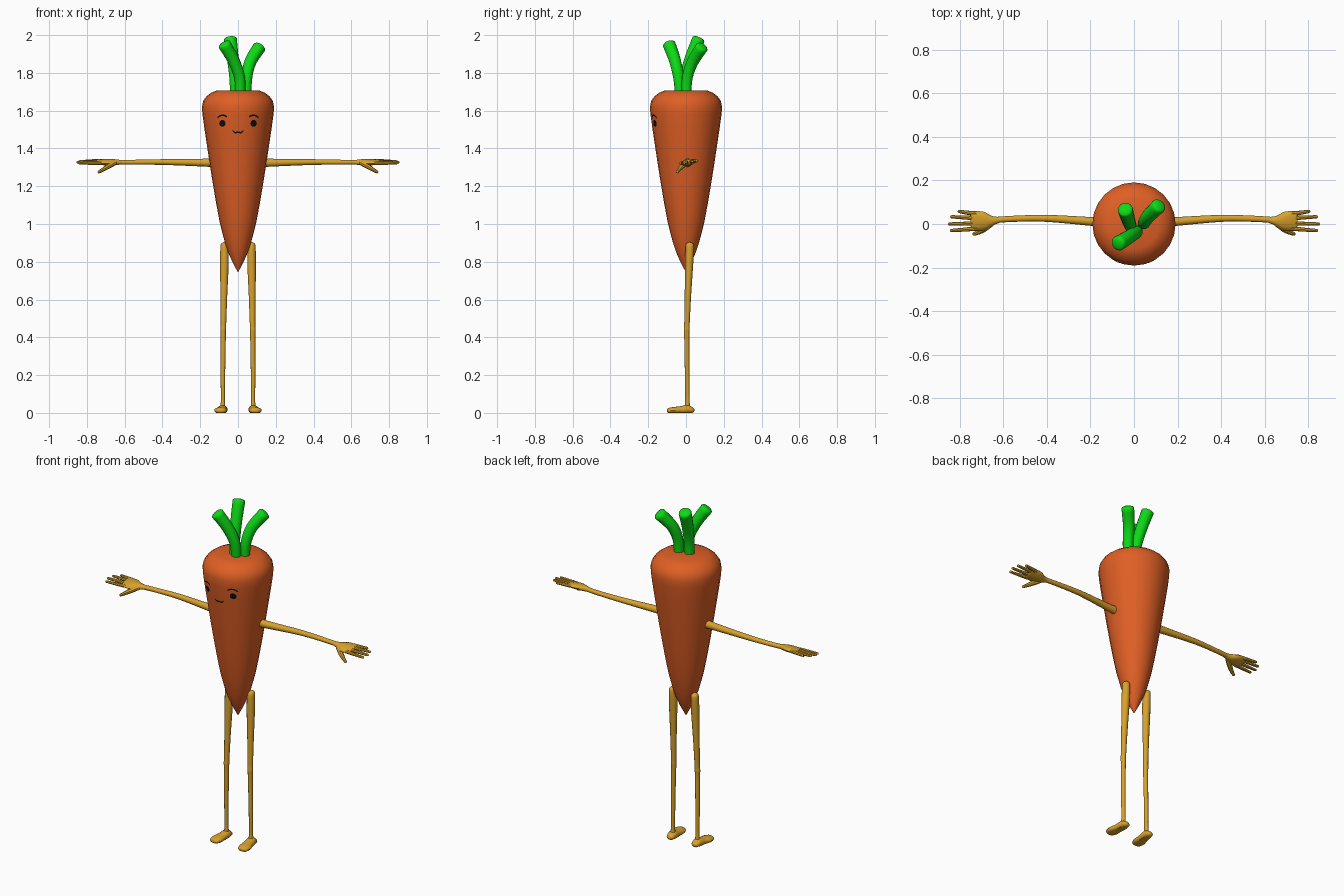
import bpy, bmesh, math
from mathutils import Vector

if "Cube" in bpy.data.objects:
    bpy.data.objects.remove(bpy.data.objects["Cube"])


def material(name, rgb):
    m = bpy.data.materials.new(name)
    m.diffuse_color = (*rgb, 1)
    m.use_nodes = True
    m.node_tree.nodes["Principled BSDF"].inputs["Base Color"].default_value = m.diffuse_color
    return m


ORANGE = material("carrot orange", (0.74, 0.115, 0.018))
GREEN = material("leaf green", (0.004, 0.70, 0.008))
GOLD = material("limb gold", (0.69, 0.36, 0.025))
BLACK = material("face black", (0.004, 0.004, 0.004))


def finish(name, bm, mat, mirror=False, angle=40):
    me = bpy.data.meshes.new(name)
    bm.to_mesh(me)
    bm.free()
    me.materials.append(mat)
    ob = bpy.data.objects.new(name, me)
    bpy.context.collection.objects.link(ob)
    bpy.ops.object.select_all(action='DESELECT')
    ob.select_set(True)
    bpy.context.view_layer.objects.active = ob
    bpy.ops.object.shade_smooth_by_angle(angle=math.radians(angle))
    if mirror:
        ob.modifiers.new("mirror", 'MIRROR').use_mirror_merge = False
    return ob


def spline(pts, steps):
    """Catmull-Rom through stations of any dimension."""
    if steps < 2:
        return [list(p) for p in pts]
    p = [pts[0]] + list(pts) + [pts[-1]]
    out = []
    for i in range(1, len(p) - 2):
        for k in range(steps):
            t = k / steps
            out.append([0.5 * (2 * b + (c - a) * t + (2 * a - 5 * b + 4 * c - d) * t * t
                               + (3 * b - a - 3 * c + d) * t ** 3)
                        for a, b, c, d in zip(*p[i - 1:i + 3])])
    out.append(list(pts[-1]))
    return out


def loft(name, stations, mat, ref, n=12, steps=3, cap=0.0, floor=None, mirror=False):
    """Elliptic tube through stations (x, y, z, radius_u, radius_v); cap rounds the ends."""
    st = spline(stations, steps)
    pos = [Vector(s[:3]) for s in st]
    rings = []
    for i, s in enumerate(st):
        t = (pos[min(i + 1, len(st) - 1)] - pos[max(i - 1, 0)]).normalized()
        rings.append((pos[i], t, s[3], s[4]))
    if cap:
        def dome(ring, sign):
            c, t, a, b = ring
            return [(c + t * sign * cap * min(a, b) * math.sin(w), t, a * math.cos(w), b * math.cos(w))
                    for w in (0.5, 0.95, 1.35)]
        rings = dome(rings[0], -1)[::-1] + rings + dome(rings[-1], 1)
    bm = bmesh.new()
    loops = []
    for c, t, a, b in rings:
        u = Vector(ref)
        u = (u - t * u.dot(t)).normalized()
        v = t.cross(u)
        loop = []
        for k in range(n):
            w = 2 * math.pi * k / n
            q = c + u * a * math.cos(w) + v * b * math.sin(w)
            if floor is not None:
                q.z = max(q.z, floor)
            loop.append(bm.verts.new(q))
        loops.append(loop)
    for l0, l1 in zip(loops, loops[1:]):
        for k in range(n):
            bm.faces.new((l0[k], l0[(k + 1) % n], l1[(k + 1) % n], l1[k]))
    bm.faces.new(loops[0])
    bm.faces.new(loops[-1])
    bmesh.ops.recalc_face_normals(bm, faces=bm.faces)
    return finish(name, bm, mat, mirror)


# Carrot body: (height, radius)
PROFILE = [(0.745, 0.001), (0.80, 0.030), (0.85, 0.052), (0.90, 0.069), (1.0, 0.095),
           (1.1, 0.114), (1.2, 0.131), (1.3, 0.147), (1.4, 0.162), (1.5, 0.177),
           (1.58, 0.188), (1.62, 0.191), (1.65, 0.185), (1.675, 0.168), (1.695, 0.142),
           (1.706, 0.115)]
loft("carrot_body", [(0, 0, z, r, r) for z, r in PROFILE], ORANGE, (1, 0, 0), n=24, steps=1)

# Leaf stalks
for name, pts in {
    "leaf_front": [(0.012, -0.032, 1.69, 0.027), (0.008, -0.04, 1.78, 0.029),
                   (-0.025, -0.06, 1.87, 0.032), (-0.072, -0.089, 1.95, 0.035)],
    "leaf_back": [(-0.016, -0.012, 1.69, 0.027), (-0.018, -0.004, 1.78, 0.029),
                  (-0.028, 0.025, 1.88, 0.032), (-0.040, 0.066, 1.977, 0.035)],
    "leaf_side": [(0.045, 0.002, 1.69, 0.026), (0.048, 0.008, 1.78, 0.029),
                  (0.066, 0.036, 1.86, 0.032), (0.113, 0.083, 1.935, 0.035)],
}.items():
    loft(name, [(x, y, z, r, r) for x, y, z, r in pts], GREEN, (1, -0.3, 0), steps=4, cap=0.35)

# Arms
loft("arms", [(0.13, 0.008, 1.325, 0.022, 0.024), (0.20, 0.012, 1.325, 0.020, 0.020),
              (0.40, 0.026, 1.328, 0.016, 0.015), (0.55, 0.024, 1.327, 0.014, 0.013),
              (0.64, 0.018, 1.327, 0.014, 0.013)], GOLD, (0, 1, 0), mirror=True)

# Hands: palm, thumb and four fingers
loft("palms", [(0.62, 0.019, 1.327, 0.014, 0.012), (0.65, 0.015, 1.327, 0.022, 0.016),
               (0.685, 0.013, 1.327, 0.042, 0.017), (0.72, 0.014, 1.328, 0.046, 0.014),
               (0.745, 0.014, 1.328, 0.044, 0.010)], GOLD, (0, 1, 0.18), cap=0.6, mirror=True)
loft("thumbs", [(0.655, 0.0, 1.322, 0.013, 0.013), (0.69, -0.024, 1.303, 0.014, 0.013),
                (0.715, -0.038, 1.288, 0.011, 0.010), (0.735, -0.046, 1.276, 0.008, 0.008)],
     GOLD, (0, 1, 0), n=8, cap=1, mirror=True)
for name, y0, y1, tip, z in [("index_fingers", -0.020, -0.030, 0.838, 1.322),
                             ("middle_fingers", 0.003, 0.000, 0.848, 1.327),
                             ("ring_fingers", 0.026, 0.033, 0.838, 1.331),
                             ("little_fingers", 0.047, 0.058, 0.803, 1.334)]:
    loft(name, [(0.725, y0, z, 0.011, 0.010), (0.77, (y0 + y1) / 2, z, 0.0095, 0.009),
                (tip, y1, z, 0.0075, 0.007)], GOLD, (0, 1, 0), n=8, cap=1, mirror=True)

# Legs with a slight knee
loft("legs", [(0.072, 0.020, 0.885, 0.021, 0.023), (0.072, 0.017, 0.80, 0.023, 0.022),
              (0.075, 0.010, 0.62, 0.018, 0.017), (0.077, 0.005, 0.47, 0.0145, 0.0145),
              (0.078, 0.004, 0.44, 0.0155, 0.0155), (0.078, 0.004, 0.40, 0.0135, 0.0135),
              (0.080, 0.006, 0.20, 0.012, 0.012), (0.080, 0.007, 0.06, 0.011, 0.012),
              (0.081, 0.007, 0.02, 0.016, 0.018)], GOLD, (1, 0, 0), cap=0.9, mirror=True)

# Feet, flat on the ground
loft("feet", [(0.081, 0.030, 0.014, 0.022, 0.016), (0.082, 0.008, 0.018, 0.027, 0.024),
              (0.086, -0.03, 0.015, 0.029, 0.020), (0.091, -0.065, 0.013, 0.035, 0.018),
              (0.093, -0.088, 0.012, 0.029, 0.015)], GOLD, (1, 0, 0), n=16, cap=0.9,
     floor=0.0, mirror=True)


# Face plates laid just above the body surface
def on_body(x, z):
    for (z0, r0), (z1, r1) in zip(PROFILE, PROFILE[1:]):
        if z0 <= z <= z1:
            r = r0 + (r1 - r0) * (z - z0) / (z1 - z0) + 0.003
            return Vector((x, -math.sqrt(r * r - x * x), z))


def plate(name, polys, mirror):
    bm = bmesh.new()
    for poly in polys:
        f = bm.faces.new([bm.verts.new(on_body(x, z)) for x, z in poly])
        f.normal_update()
        if f.normal.y > 0:
            f.normal_flip()
    bmesh.ops.remove_doubles(bm, verts=bm.verts, dist=1e-5)
    finish(name, bm, BLACK, mirror)


def stroke(name, pts, width, mirror=False):
    p = spline(pts, 4)
    plate(name, [[(a[0], a[1] - width), (b[0], b[1] - width), (b[0], b[1] + width),
                  (a[0], a[1] + width)] for a, b in zip(p, p[1:])], mirror)


ring = [(0.083 + 0.0165 * math.cos(k * math.pi / 8), 1.533 + 0.018 * math.sin(k * math.pi / 8))
        for k in range(16)]
plate("eyes", [[(0.083, 1.533), ring[k], ring[(k + 1) % 16]] for k in range(16)], True)
stroke("eyebrows", [(0.058, 1.568), (0.074, 1.575), (0.092, 1.574), (0.108, 1.563)], 0.0042, True)
stroke("mouth", [(-0.028, 1.493), (-0.016, 1.484), (0, 1.486), (0.016, 1.484), (0.028, 1.493)], 0.0042)
